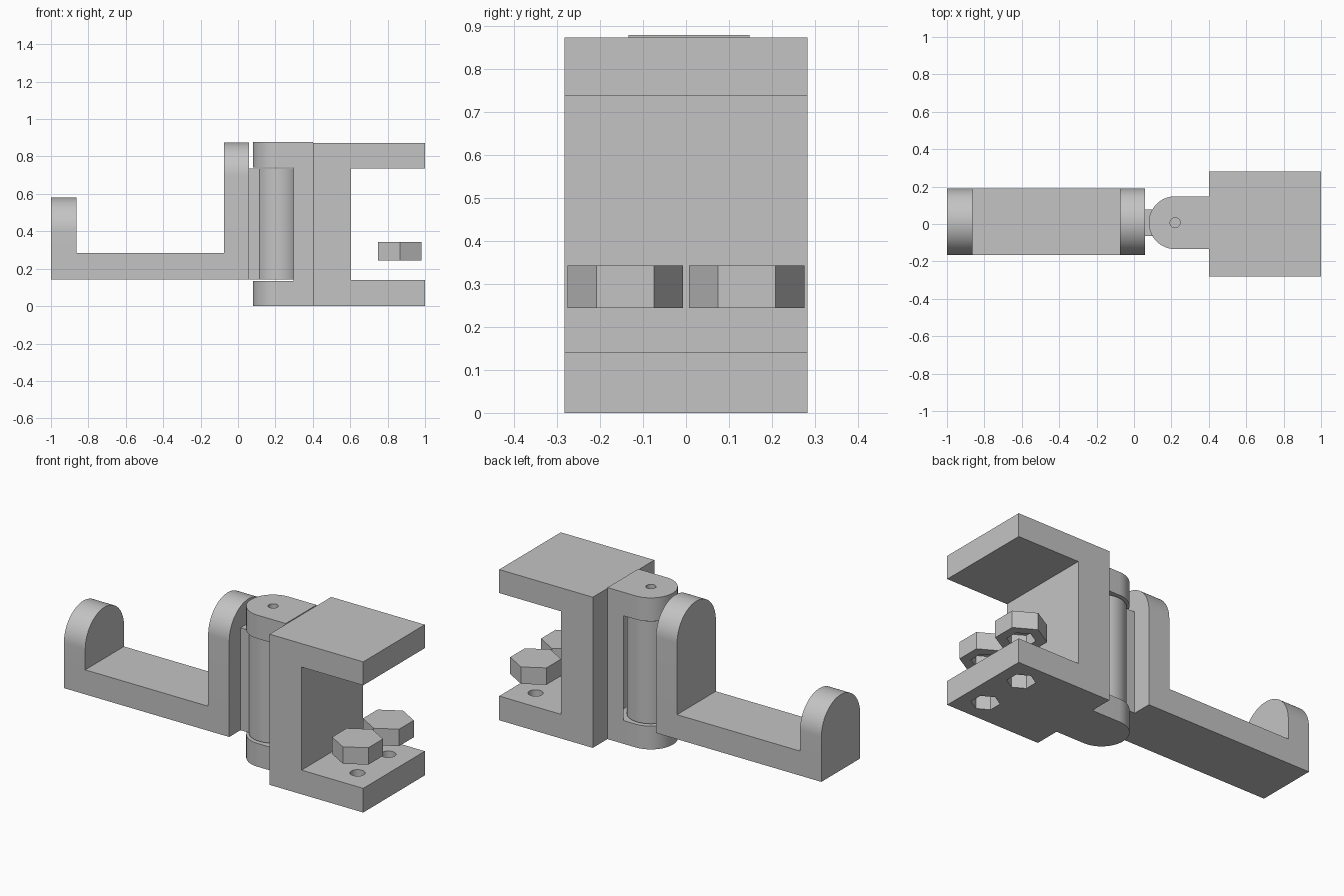
import bpy, bmesh
from math import cos, sin, pi

if "Cube" in bpy.data.objects:
    bpy.data.objects.remove(bpy.data.objects["Cube"], do_unlink=True)

grey = bpy.data.materials.new("plain grey")
grey.use_nodes = True
grey.diffuse_color = (0.55, 0.55, 0.55, 1)
grey.node_tree.nodes["Principled BSDF"].inputs["Base Color"].default_value = (0.55, 0.55, 0.55, 1)


def prism(name, points, axis, low, high):
    """Extrude a flat outline along x, y or z."""
    place = {"x": lambda u, v, d: (d, u, v),
             "y": lambda u, v, d: (u, d, v),
             "z": lambda u, v, d: (u, v, d)}[axis]
    bm = bmesh.new()
    ends = [[bm.verts.new(place(u, v, d)) for u, v in points] for d in (low, high)]
    for end in ends:
        bm.faces.new(end)
    n = len(points)
    for i in range(n):
        j = (i + 1) % n
        bm.faces.new((ends[0][i], ends[0][j], ends[1][j], ends[1][i]))
    bmesh.ops.recalc_face_normals(bm, faces=bm.faces)
    mesh = bpy.data.meshes.new(name)
    bm.to_mesh(mesh)
    bm.free()
    mesh.materials.append(grey)
    obj = bpy.data.objects.new(name, mesh)
    bpy.context.collection.objects.link(obj)
    return obj


def arc(cx, cy, r, start, end, steps):
    return [(cx + r * cos(start + (end - start) * i / steps),
             cy + r * sin(start + (end - start) * i / steps)) for i in range(steps + 1)]


def circle(cx, cy, r, sides=48):
    return arc(cx, cy, r, pi / 2, pi / 2 + 2 * pi, sides)[:-1]


def rect(u0, u1, v0, v1):
    return [(u0, v0), (u1, v0), (u1, v1), (u0, v1)]


def combine(obj, other, operation="DIFFERENCE"):
    """Apply a boolean and discard the second solid."""
    mod = obj.modifiers.new("combine", "BOOLEAN")
    mod.operation, mod.solver, mod.object = operation, "EXACT", other
    bpy.context.view_layer.objects.active = obj
    bpy.ops.object.modifier_apply(modifier=mod.name)
    bpy.data.objects.remove(other, do_unlink=True)


# C-shaped clamp
clamp = prism("clamp", [(0.4, 0), (1, 0), (1, 0.14), (0.605, 0.14), (0.605, 0.737),
                        (1, 0.737), (1, 0.873), (0.4, 0.873)], "y", -0.282, 0.282)

# Hexagonal bolts with sockets, and the matching holes in the clamp
BOLT_X = 0.865
for name, y in (("front_bolt", -0.141), ("back_bolt", 0.141)):
    bolt = prism(name, circle(BOLT_X, y, 0.134, 6), "z", 0.244, 0.342)
    combine(bolt, prism("socket", circle(BOLT_X, y, 0.075, 6), "z", 0.2, 0.31))
    combine(clamp, prism("hole", circle(BOLT_X, y, 0.04), "z", 0.05, 0.2))
    combine(clamp, prism("nut_pocket", circle(BOLT_X, y, 0.075, 6), "z", -0.1, 0.1))

# Hinge knuckle: round-ended block with a round gap for the barrel
PX, PY = 0.22, 0.007
knuckle = prism("hinge_knuckle",
                [(0.4, PY + 0.141)] + arc(PX, PY, 0.141, pi / 2, 3 * pi / 2, 40)
                + [(0.4, PY - 0.141)], "z", 0, 0.878)
combine(knuckle, prism("gap", circle(PX, PY, 0.16, 64), "z", 0.135, 0.742))
combine(knuckle, prism("pin_hole", circle(PX, PY, 0.027, 24), "z", 0.06, 1))

# Barrel that turns in the knuckle, joined to the hook by a web
barrel = prism("hinge_barrel", circle(PX, PY, 0.127, 64), "z", 0.142, 0.735)
combine(barrel, prism("web", rect(0.06, 0.14, PY - 0.07, PY + 0.07), "z", 0.142, 0.735), "UNION")
combine(barrel, prism("pin_hole", circle(PX, PY, 0.027, 24), "z", 0, 1))

# U-shaped hook with two round-topped posts
HY, HR, BASE = 0.0115, 0.1775, 0.142
hook = prism("hook", rect(-1, 0.06, BASE, 0.284), "y", HY - HR, HY + HR)
for x0, x1, top in ((-1, -0.863, 0.58), (-0.075, 0.06, 0.875)):
    outline = [(HY - HR, BASE), (HY + HR, BASE)] + arc(HY, top - HR, HR, 0, pi, 40)
    combine(hook, prism("post", outline, "x", x0, x1), "UNION")

# Smooth the round surfaces, keep the edges sharp
bpy.ops.object.select_all(action="DESELECT")
for obj in (clamp, knuckle, barrel, hook):
    obj.select_set(True)
bpy.context.view_layer.objects.active = hook
bpy.ops.object.shade_smooth_by_angle()
